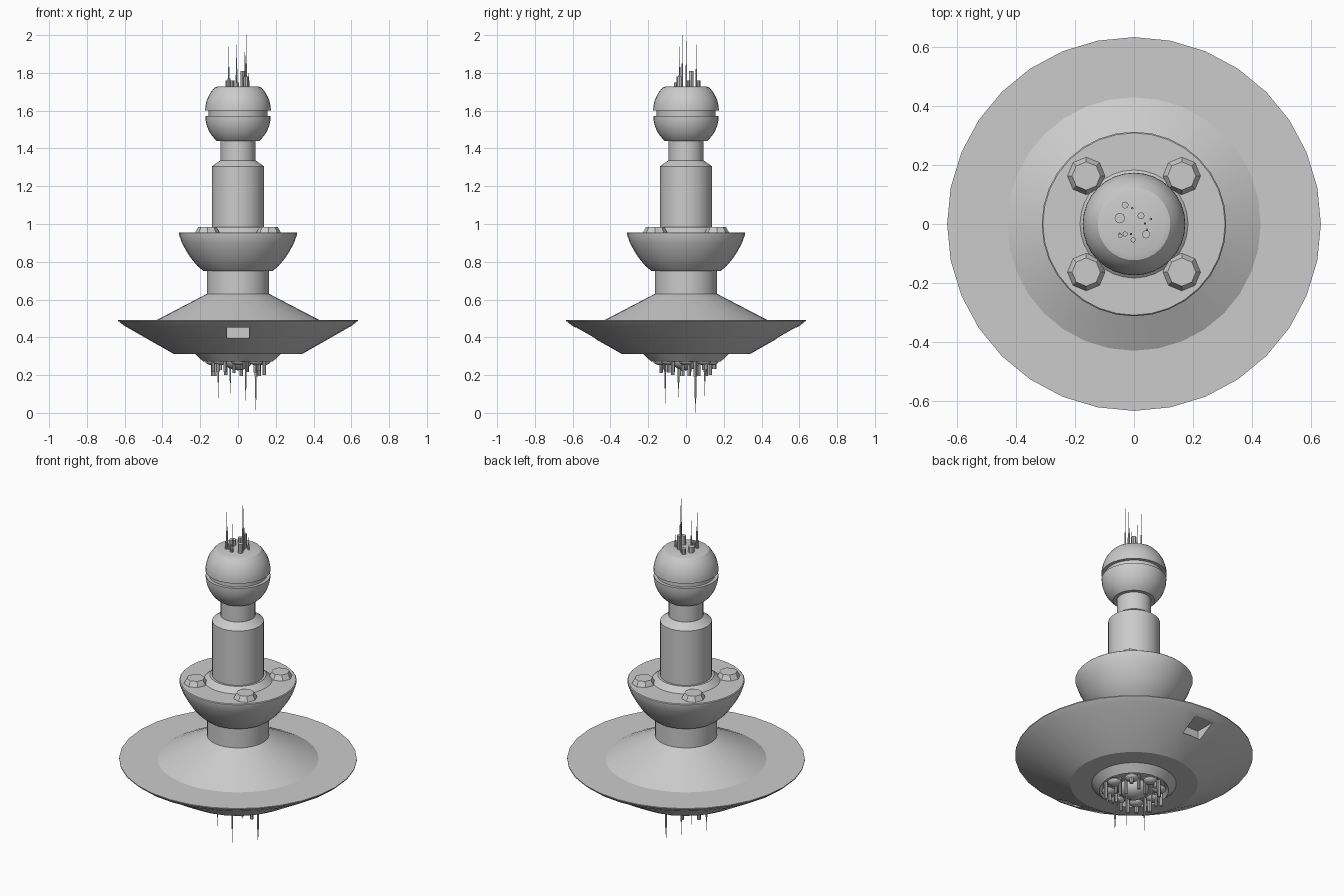
import bpy, bmesh, math, random
from mathutils import Matrix, Vector

if "Cube" in bpy.data.objects:
    bpy.data.objects.remove(bpy.data.objects["Cube"])

GREY = (0.6, 0.6, 0.6, 1)
hull_grey = bpy.data.materials.new("hull_grey")
hull_grey.use_nodes = True
hull_grey.diffuse_color = GREY
hull_grey.node_tree.nodes["Principled BSDF"].inputs["Base Color"].default_value = GREY


def finish(bm, name, smooth=True):
    bmesh.ops.recalc_face_normals(bm, faces=bm.faces)
    mesh = bpy.data.meshes.new(name)
    bm.to_mesh(mesh)
    bm.free()
    mesh.materials.append(hull_grey)
    ob = bpy.data.objects.new(name, mesh)
    bpy.context.collection.objects.link(ob)
    if smooth:
        bpy.ops.object.select_all(action='DESELECT')
        ob.select_set(True)
        bpy.context.view_layer.objects.active = ob
        bpy.ops.object.shade_smooth_by_angle(angle=math.radians(25))
    return ob


def lathe(name, profile, sides=32):
    """Closed solid of revolution from (radius, height) points, bottom to top."""
    bm = bmesh.new()
    rings = []
    for r, z in profile:
        if r == 0:
            rings.append([bm.verts.new((0, 0, z))] * sides)
        else:
            turns = [2 * math.pi * i / sides for i in range(sides)]
            rings.append([bm.verts.new((r * math.cos(a), r * math.sin(a), z)) for a in turns])
    for low, high in zip(rings, rings[1:]):
        for i in range(sides):
            j = (i + 1) % sides
            corners = dict.fromkeys((low[i], low[j], high[j], high[i]))
            bm.faces.new(list(corners))
    for ring in (rings[0], rings[-1]):
        if ring[0] is not ring[1]:
            bm.faces.new(ring)
    return finish(bm, name)


def arc(radius, centre, start, end, steps):
    """Profile points on a circle, with angles measured from the equator."""
    angles = [math.radians(start + (end - start) * i / steps) for i in range(steps + 1)]
    return [(radius * math.cos(a), centre + radius * math.sin(a)) for a in angles]


def rod(bm, x, y, low, high, r, tip=None, sides=8):
    place = Matrix.Translation((x, y, (low + high) / 2))
    bmesh.ops.create_cone(bm, cap_ends=True, segments=sides, radius1=r,
                          radius2=r if tip is None else tip, depth=high - low, matrix=place)


def ball(bm, x, y, z, r, squash):
    place = Matrix.Translation((x, y, z)) @ Matrix.Diagonal((r, r, r * squash, 1))
    bmesh.ops.create_uvsphere(bm, u_segments=16, v_segments=10, radius=1, matrix=place)


# Main stack
saucer = lathe("saucer", [(0, .312), (.34, .312), (.605, .463), (.634, .487), (.634, .492),
                          (.43, .492), (.165, .63), (0, .63)])
lathe("lower_neck", [(.165, .61), (.165, .76)])
lathe("bowl", [(.182, .75), (.215, .778), (.246, .815), (.273, .855), (.297, .9),
               (.313, .945), (.313, .952), (.309, .956)])
lathe("shaft_collar", [(.19, .95), (.15, .985), (.138, .985)])
lathe("shaft", [(.138, .95), (.138, 1.305), (.093, 1.337)])
lathe("upper_neck", [(.092, 1.32), (.092, 1.45)])
lathe("sphere_lower_half", arc(.173, 1.572, -50, 0, 8))
lathe("sphere_gap", [(.155, 1.565), (.155, 1.605)])
lathe("sphere_upper_half", arc(.174, 1.6, 0, 45, 7) + [(.105, 1.728)])

# Ring with a recessed floor under the saucer
lathe("belly_ring", [(0, .298), (.165, .298), (.185, .272), (.23, .316), (0, .316)])

# Hangar openings at front and back of the saucer
for side in (-1, 1):
    bm = bmesh.new()
    bmesh.ops.create_cube(bm, matrix=Matrix.Translation((0, side * .59, .423))
                          @ Matrix.Diagonal((.116, .26, .06, 1)))
    cutter = finish(bm, "hangar_cutter", smooth=False)
    cutter.hide_render = True
    cut = saucer.modifiers.new("hangar", 'BOOLEAN')
    cut.operation = 'DIFFERENCE'
    cut.solver = 'EXACT'
    cut.object = cutter
    bpy.ops.object.select_all(action='DESELECT')
    bpy.context.view_layer.objects.active = saucer
    saucer.select_set(True)
    bpy.ops.object.modifier_apply(modifier=cut.name)
    bpy.data.objects.remove(cutter)

# Four octagonal turrets on the bowl deck
for sx in (-1, 1):
    for sy in (-1, 1):
        bm = bmesh.new()
        rod(bm, sx * .162, sy * .163, .95, .985, .067, .048)
        finish(bm, "deck_turret", smooth=False)

# Masts on the crown: x, y, radius, top
bm = bmesh.new()
for x, y, r, top in [(-.03, .064, .012, 1.76), (-.048, .02, .018, 1.76), (.024, .028, .012, 1.81),
                     (.041, -.035, .014, 1.78), (-.003, -.054, .009, 1.75),
                     (-.03, -.034, .009, 1.76), (-.047, -.04, .008, 1.77)]:
    rod(bm, x, y, 1.72, top, r)
finish(bm, "crown_masts")

# Stepped needle antennas: x, y, shoulder, tip
bm = bmesh.new()
for x, y, shoulder, tip in [(.044, -.02, 1.85, 2), (-.006, .054, 1.82, 1.95),
                            (-.049, -.033, 1.83, 1.94), (.037, .002, 1.84, 1.97),
                            (-.01, -.034, 1.79, 1.88), (.057, .017, 1.76, 1.8)]:
    rod(bm, x, y, 1.72, shoulder, .0045, sides=6)
    rod(bm, x, y, shoulder, tip, .002, .001, sides=6)
finish(bm, "crown_antennas")

# Sensor dome and pods in the belly recess
bm = bmesh.new()
ball(bm, 0, 0, .285, .08, .75)
for i in range(8):
    a = math.radians(45 * i)
    ball(bm, .135 * math.cos(a), .135 * math.sin(a), .272, .038, .5)
finish(bm, "belly_pods")

# Hanging posts around the dome
random.seed(4)
bm = bmesh.new()
for i in range(20):
    a = math.radians(18 * i + 9)
    dist = random.uniform(.1, .155)
    rod(bm, dist * math.cos(a), dist * math.sin(a), random.uniform(.19, .24), .3,
        random.uniform(.007, .012))
finish(bm, "belly_posts")

# Needle antennas below: x, y, tip
bm = bmesh.new()
for x, y, tip in [(-.105, -.04, .08), (-.04, .1, .09), (.04, -.11, .05), (.095, .05, 0)]:
    rod(bm, x, y, tip + .08, .3, .0045, sides=6)
    rod(bm, x, y, tip, tip + .08, .001, .002, sides=6)
finish(bm, "belly_antennas")
